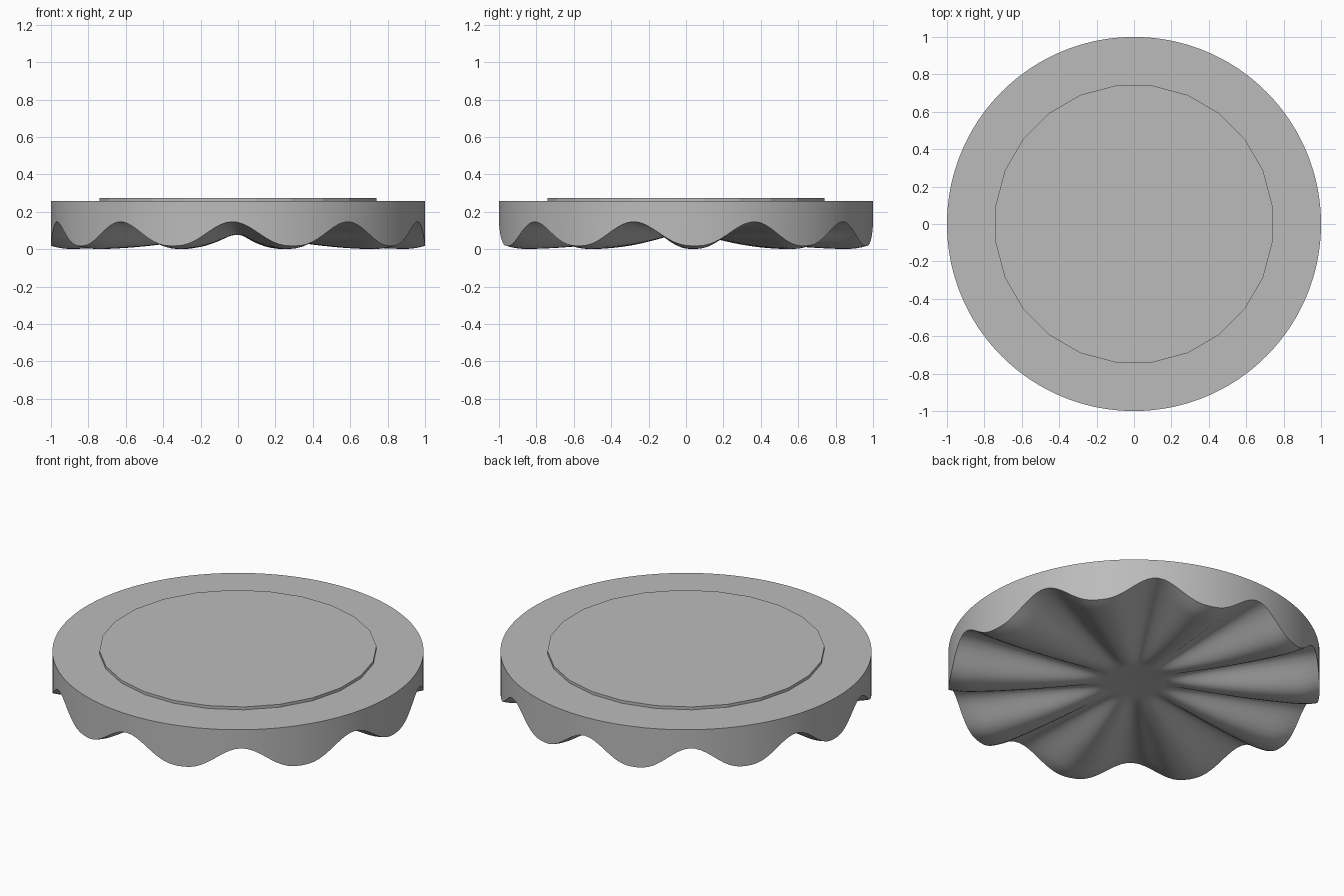
import bpy, bmesh, math

cube = bpy.data.objects.get("Cube")
if cube:
    bpy.data.objects.remove(cube)

SEGMENTS, RINGS = 200, 28
HUB_R, HUB_Z, RIM_TOP = 0.17, 0.075, 0.258
# Directions of the ten flutes, in degrees
FLUTES = [21.5, 57, 92, 126.5, 161.5, 194.5, 231, 268.3, 306, 343.7]

grey = bpy.data.materials.new("grey")
grey.use_nodes = True
colour = (0.5, 0.5, 0.5, 1)
grey.diffuse_color = colour
grey.node_tree.nodes["Principled BSDF"].inputs["Base Color"].default_value = colour


def flute_weight(degrees):
    """1 on a flute's crown, 0 in the middle of a lobe."""
    stops = FLUTES + [FLUTES[0] + 360]
    a = (degrees - stops[0]) % 360 + stops[0]
    for lo, hi in zip(stops, stops[1:]):
        if a <= hi:
            return (0.5 + 0.5 * math.cos(math.tau * (a - lo) / (hi - lo))) ** 1.3
    return 1


def underside(r, degrees):
    t = max(0, (r - HUB_R) / (1 - HUB_R))
    crown = HUB_Z + (0.147 - HUB_Z) * t
    lobe = HUB_Z * (1 - t) ** 2 + 0.018 * max(0, (r - 0.88) / 0.12) ** 2
    return lobe + (crown - lobe) * flute_weight(degrees)


def finish(name, bm):
    bmesh.ops.recalc_face_normals(bm, faces=bm.faces)
    mesh = bpy.data.meshes.new(name)
    bm.to_mesh(mesh)
    bm.free()
    mesh.materials.append(grey)
    obj = bpy.data.objects.new(name, mesh)
    bpy.context.collection.objects.link(obj)
    return obj


# Round body with a fluted underside, straight wall and flat top
bm = bmesh.new()
angles = [360 * i / SEGMENTS for i in range(SEGMENTS)]


def ring(r, height):
    return [bm.verts.new((r * math.cos(math.radians(a)), r * math.sin(math.radians(a)),
                          height(r, a))) for a in angles]


radii = [HUB_R + (1 - HUB_R) * k / RINGS for k in range(RINGS + 1)]
rings = [ring(r, underside) for r in radii]
rings.append(ring(1, lambda r, a: RIM_TOP))
for inner, outer in zip(rings, rings[1:]):
    for i in range(SEGMENTS):
        j = (i + 1) % SEGMENTS
        bm.faces.new((inner[i], inner[j], outer[j], outer[i]))
bm.faces.new(rings[0])
bm.faces.new(rings[-1])
body = finish("fluted_body", bm)

bpy.ops.object.select_all(action="DESELECT")
body.select_set(True)
bpy.context.view_layer.objects.active = body
bpy.ops.object.shade_smooth_by_angle(angle=math.radians(40))

# Thin faceted plate raised on the top
bm = bmesh.new()
bmesh.ops.create_cone(bm, cap_ends=True, segments=24, radius1=0.747, radius2=0.747, depth=0.035)
plate = finish("top_plate", bm)
plate.location.z = 0.2575
plate.rotation_euler.z = math.radians(7.5)
